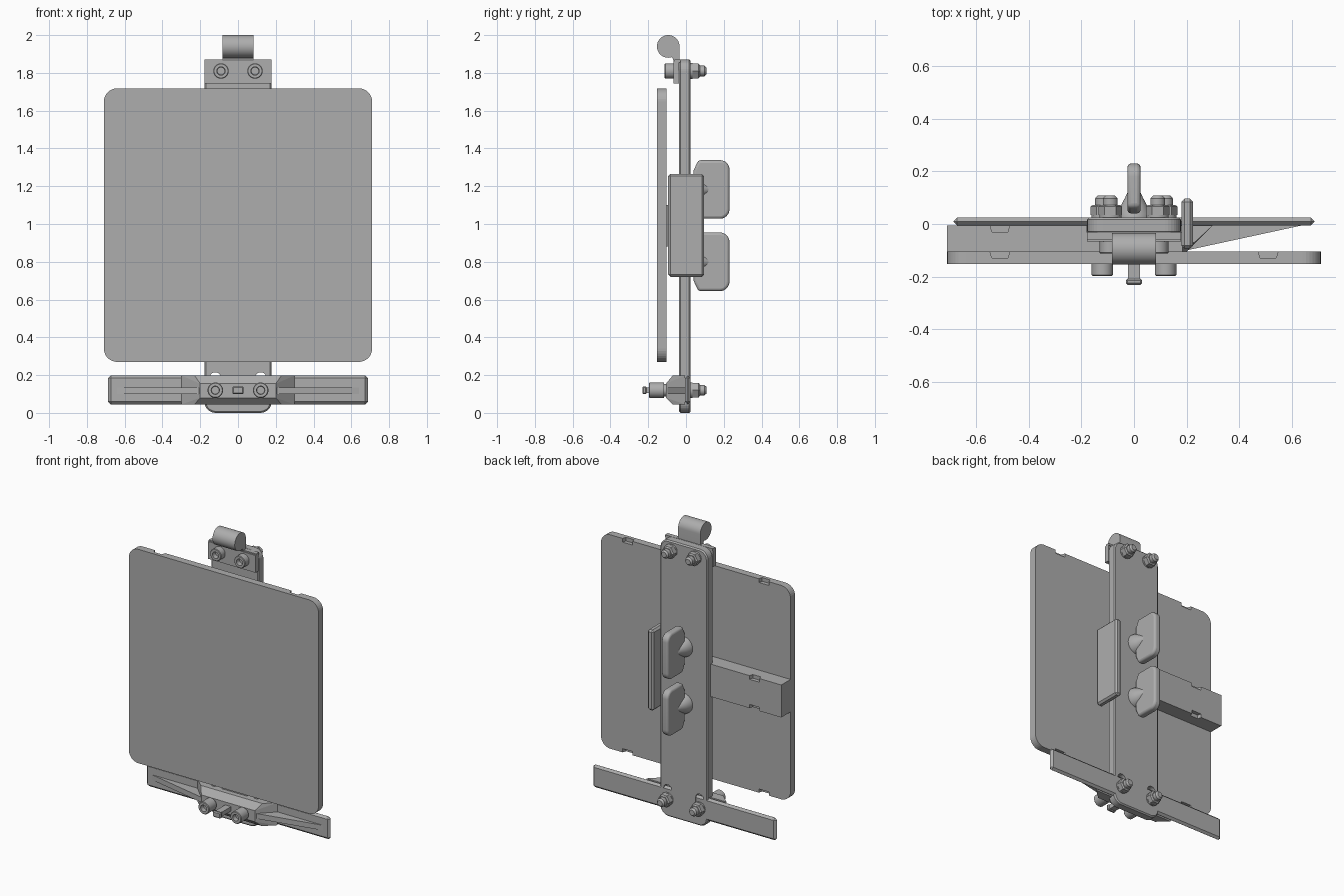
import bpy, bmesh, math
from mathutils import Vector

cube = bpy.data.objects.get("Cube")
if cube:
    bpy.data.objects.remove(cube, do_unlink=True)

GREY = (0.42, 0.42, 0.42, 1)
mat = bpy.data.materials.new("plain grey")
mat.use_nodes = True
mat.diffuse_color = GREY
mat.node_tree.nodes["Principled BSDF"].inputs["Base Color"].default_value = GREY


def finish(name, bm, smooth=False, bevel=0, segments=1):
    bmesh.ops.recalc_face_normals(bm, faces=bm.faces)
    mesh = bpy.data.meshes.new(name)
    bm.to_mesh(mesh)
    bm.free()
    mesh.materials.append(mat)
    ob = bpy.data.objects.new(name, mesh)
    bpy.context.collection.objects.link(ob)
    if bevel:
        mod = ob.modifiers.new("bevel", "BEVEL")
        mod.width, mod.segments = bevel, segments
        mod.limit_method, mod.angle_limit = "ANGLE", math.radians(40)
    if smooth:
        bpy.ops.object.select_all(action="DESELECT")
        ob.select_set(True)
        bpy.context.view_layer.objects.active = ob
        bpy.ops.object.shade_smooth_by_angle(angle=math.radians(35))
    return ob


def prism(name, outline, axis, lo, hi, radius=0, rounded=None, **kw):
    """Extrude a 2D outline along an axis; chosen corners are rounded first."""
    bm = bmesh.new()
    place = {"x": lambda a, b: (lo, a, b), "y": lambda a, b: (a, lo, b),
             "z": lambda a, b: (a, b, lo)}[axis]
    verts = [bm.verts.new(place(a, b)) for a, b in outline]
    face = bm.faces.new(verts)
    if radius:
        picked = verts if rounded is None else [verts[i] for i in rounded]
        bmesh.ops.bevel(bm, geom=picked, offset=radius, segments=8, profile=0.5,
                        affect="VERTICES")
        face = bm.faces[:][0]
    ext = bmesh.ops.extrude_face_region(bm, geom=[face])
    step = Vector([hi - lo if axis == k else 0 for k in "xyz"])
    bmesh.ops.translate(bm, vec=step,
                        verts=[v for v in ext["geom"] if isinstance(v, bmesh.types.BMVert)])
    return finish(name, bm, **kw)


def rect(a0, a1, b0, b1):
    return [(a0, b0), (a1, b0), (a1, b1), (a0, b1)]


def box(name, x, y, z, **kw):
    return prism(name, rect(*x, *y), "z", *z, **kw)


def lathe(name, profile, x, z, sides=32, smooth=True):
    """Spin (radius, y) points around an axis parallel to y."""
    bm = bmesh.new()
    verts = [bm.verts.new((x + r, y, z)) for r, y in profile]
    edges = [bm.edges.new(p) for p in zip(verts, verts[1:])]
    bmesh.ops.spin(bm, geom=verts + edges, cent=(x, 0, z), axis=(0, 1, 0),
                   angle=math.tau, steps=sides, use_duplicate=False)
    bmesh.ops.remove_doubles(bm, verts=bm.verts, dist=0.0005)
    return finish(name, bm, smooth=smooth)


def cut(ob, cutters):
    for c in cutters:
        mod = ob.modifiers.new("cut", "BOOLEAN")
        mod.object, mod.solver = c, "EXACT"
    bpy.context.view_layer.update()
    baked = bpy.data.meshes.new_from_object(
        ob.evaluated_get(bpy.context.evaluated_depsgraph_get()))
    ob.modifiers.clear()
    ob.data = baked
    for c in cutters:
        bpy.data.objects.remove(c, do_unlink=True)


def notches(xs, y, zs):
    """Tapered notch cutters: narrow inside, wide at the rear face."""
    y0, y1 = y
    return [prism("notch_cutter", [(x - .03, y0), (x + .03, y0), (x + .042, y1), (x - .042, y1)],
                  "z", z - .025, z + .025) for x in xs for z in zs]


# Front panel, with small notches in the rear of its top and bottom edges
panel = prism("front_panel", rect(-.71, .71, .27, 1.718), "y", -.153, -.104, radius=.07)
cut(panel, notches((-.51, .51), (-.13, -.09), (.27, 1.718)))

# Side arm behind the panel, and its link across the spine
arm = box("side_arm", (-.71, -.18), (-.104, -.005), (.88, 1.10))
cut(arm, notches((-.51,), (-.03, .01), (.88, 1.10)))
box("arm_link", (-.18, .185), (-.104, -.03), (.88, 1.10))

# Upright side fin
box("side_fin", (.18, .225), (-.094, .096), (.72, 1.265), bevel=.012)

# Spine with slots for the lower bolts
spine = prism("spine", rect(-.178, .178, 0, 1.87), "y", -.036, .025, radius=.06,
              bevel=.008)
slots = [prism("slot_cutter", rect(s * .12 - .03, s * .12 + .03, .09, .215), "y", -.1, .1,
               radius=.029) for s in (-1, 1)]
cut(spine, slots)

# Top bracket and its rolled hook
box("top_bracket", (-.178, .178), (-.067, -.036), (1.745, 1.862))
box("top_bracket_lip", (-.178, .178), (-.06, -.03), (1.855, 1.87))
hook = [(-.094 + .06 * math.cos(t), 1.94 + .06 * math.sin(t))
        for t in (math.radians(a) for a in range(0, 300, 10))]
prism("hook_roll", hook + [(-.064, 1.86), (-.034, 1.86)], "x", -.083, .083, smooth=True)

# Lower ledge: flat wings, faceted hub and tapering ribs
prism("ledge_bar", rect(-.687, .687, .045, .198), "y", -.005, .024,
      radius=0, bevel=.014)
bm = bmesh.new()
for x, y, z0, z1 in ((.3, -.005, .045, .198), (.23, -.07, .045, .198), (.2, -.106, .08, .155)):
    for s in (-1, 1):
        bm.verts.new((s * x, y, z0))
        bm.verts.new((s * x, y, z1))
bmesh.ops.convex_hull(bm, input=bm.verts)
bmesh.ops.dissolve_limit(bm, angle_limit=.02, verts=bm.verts, edges=bm.edges)
finish("ledge_hub", bm)
for s, side in ((-1, "right"), (1, "left")):
    prism(side + "_ledge_rib", [(s * .18, 0), (s * .18, -.1), (s * .21, -.098), (s * .645, -.004),
                                (s * .645, 0)], "z", .1, .135)

# Central peg with a wider tip
box("peg_stem", (-.022, .022), (-.215, -.1), (.105, .135))
box("peg_tip", (-.03, .03), (-.231, -.208), (.1, .14), bevel=.006)


# Socket head bolts with washer, hexagonal nut and chamfered end behind
def bolt(name, x, z, front, back):
    lathe(name + "_head", [(0, front + .03), (.02, front + .03), (.022, front), (.037, front),
                           (.041, front + .004), (.041, back), (0, back)], x, z)
    lathe(name + "_shank", [(0, back), (.022, back), (.022, .07), (.028, .07), (.028, .097),
                            (.018, .108), (0, .108)], x, z, sides=24)
    lathe(name + "_washer", [(0, .024), (.042, .024), (.042, .034), (0, .034)], x, z)
    lathe(name + "_nut", [(0, .034), (.045, .034), (.045, .066), (.036, .073), (0, .073)],
          x, z, sides=6, smooth=False)


for s, side in ((-1, "right"), (1, "left")):
    bolt("upper_" + side + "_bolt", s * .09, 1.81, -.113, -.066)
    bolt("lower_" + side + "_bolt", s * .12, .12, -.197, -.117)
    lathe("lower_" + side + "_spacer", [(0, -.117), (.032, -.117), (.032, -.1), (0, -.1)],
          s * .12, .12)

# Wing nuts on the back of the spine
for label, z in (("upper", 1.183), ("lower", .8)):
    wing = [(.04, -.1), (.065, -.155), (.23, -.155), (.23, .155), (.065, .155), (.04, .1)]
    prism(label + "_wing", [(y, z + h) for y, h in wing], "x", -.025, .025,
          radius=.05, rounded=(2, 3), smooth=True, bevel=.014, segments=3)
    lathe(label + "_wing_hub", [(0, .024), (.068, .024), (.066, .04), (.05, .07), (.034, .1),
                                (.02, .13), (0, .13)], 0, z)
